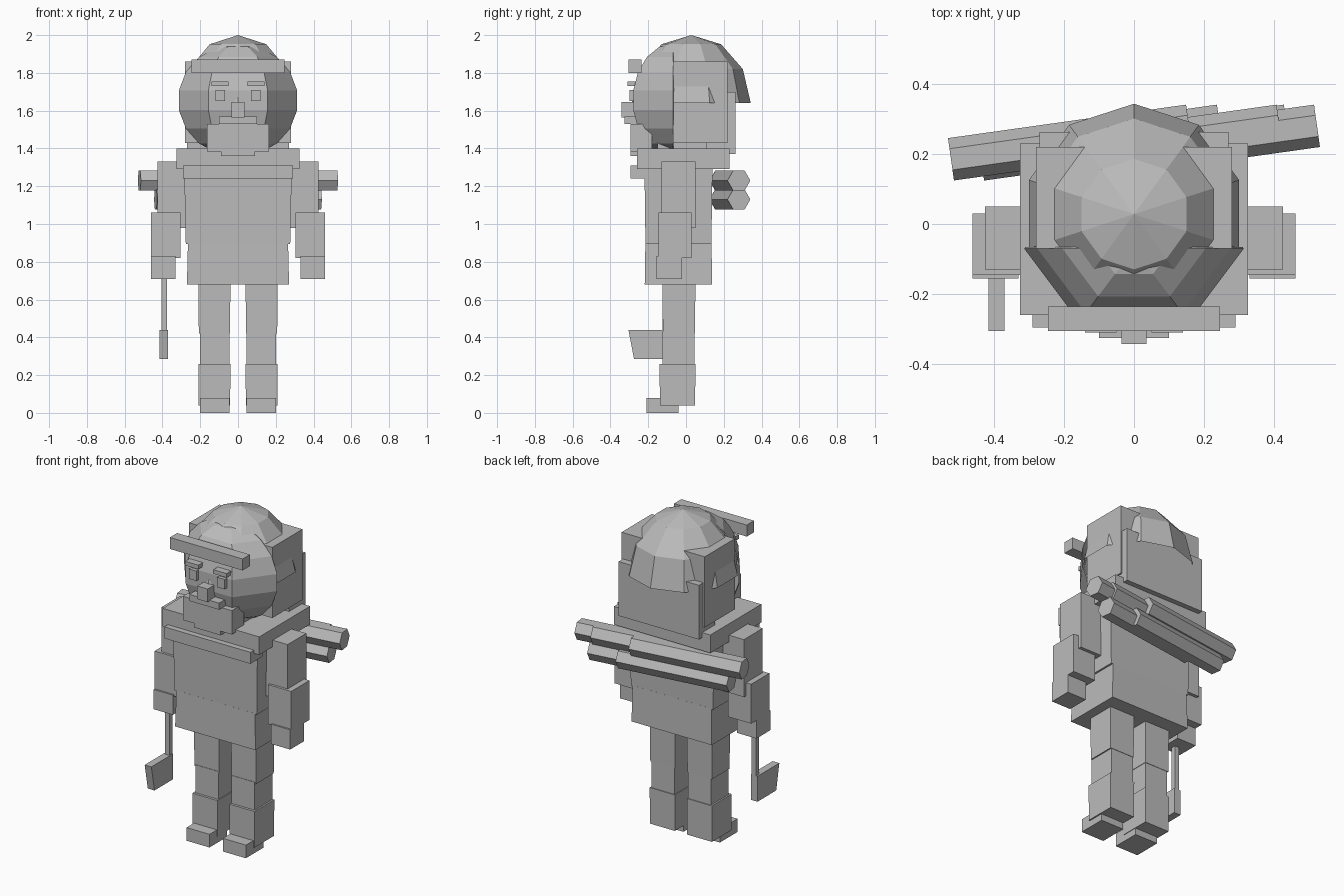
import bpy, bmesh, math
from mathutils import Matrix, Vector

if "Cube" in bpy.data.objects:
    bpy.data.objects.remove(bpy.data.objects["Cube"])

grey = bpy.data.materials.new("plain grey")
grey.diffuse_color = (0.5, 0.5, 0.5, 1)
grey.use_nodes = True
grey.node_tree.nodes["Principled BSDF"].inputs["Base Color"].default_value = grey.diffuse_color


def finish(name, bm):
    bmesh.ops.recalc_face_normals(bm, faces=bm.faces)
    mesh = bpy.data.meshes.new(name)
    bm.to_mesh(mesh)
    bm.free()
    mesh.materials.append(grey)
    ob = bpy.data.objects.new(name, mesh)
    bpy.context.collection.objects.link(ob)
    return ob


def box(name, x, y, z, taper=1.0):
    """Box from ranges; taper scales the bottom outline."""
    bm = bmesh.new()
    bmesh.ops.create_cube(bm, size=1)
    for v in bm.verts:
        s = taper if v.co.z < 0 else 1
        v.co = Vector((sum(x) / 2 + v.co.x * s * (x[1] - x[0]),
                       sum(y) / 2 + v.co.y * s * (y[1] - y[0]),
                       sum(z) / 2 + v.co.z * (z[1] - z[0])))
    return finish(name, bm)


def pair(name, x, y, z, taper=1.0):
    box("left_" + name, x, y, z, taper)
    box("right_" + name, (-x[1], -x[0]), y, z, taper)


def wide(name, w, y, z, taper=1.0):
    box(name, (-w, w), y, z, taper)


# legs and feet
pair("upper_leg", (0.04, 0.21), (-0.125, 0.05), (0.42, 0.70), 0.97)
pair("knee", (0.045, 0.2), (-0.125, 0.045), (0.25, 0.43))
pair("shin", (0.04, 0.21), (-0.14, 0.05), (0.04, 0.26), 0.98)
pair("foot", (0.045, 0.2), (-0.21, -0.04), (0, 0.08))

# coat
wide("coat_skirt", 0.265, (-0.215, 0.135), (0.68, 0.90), 1.02)
wide("torso", 0.285, (-0.22, 0.14), (0.895, 1.30), 0.97)
wide("chest_strap", 0.29, (-0.295, -0.18), (1.24, 1.31))
wide("shoulder_yoke", 0.325, (-0.26, 0.23), (1.29, 1.40))

# arms
pair("upper_arm", (0.27, 0.425), (-0.13, 0.05), (0.98, 1.33))
pair("forearm", (0.305, 0.46), (-0.145, 0.03), (0.82, 1.06))
pair("hand", (0.33, 0.46), (-0.155, -0.02), (0.71, 0.83))

# axe: handle and tapered blade
box("axe_handle", (-0.405, -0.375), (-0.125, -0.095), (0.285, 0.75))
bm = bmesh.new()
blade = bm.faces.new([bm.verts.new((-0.415, y, z)) for y, z in
                      ((-0.305, 0.44), (-0.275, 0.285), (-0.095, 0.285), (-0.095, 0.44))])
ext = bmesh.ops.extrude_face_region(bm, geom=[blade])
for v in ext["geom"]:
    if isinstance(v, bmesh.types.BMVert):
        v.co.x += 0.045
finish("axe_blade", bm)


# hexagonal logs slung across the back, each ending at the same depth
def log(name, x0, x1, z):
    bm = bmesh.new()
    tilt = math.radians(8)
    bmesh.ops.create_cone(bm, cap_ends=True, segments=6, radius1=0.061, radius2=0.061,
                          depth=(x1 - x0) / math.cos(tilt))
    mid = Vector(((x0 + x1) / 2, 0.28 - math.tan(tilt) * (x1 - x0) / 2, z))
    m = Matrix.Translation(mid) @ Matrix.Rotation(tilt, 4, 'Z') @ Matrix.Rotation(math.pi / 2, 4, 'Y')
    # corners point along the depth direction
    m = m @ Matrix.Rotation(math.pi / 2, 4, 'Z')
    if abs(bm.verts[:][0].co.x) < 0.001:
        m = m @ Matrix.Rotation(math.pi / 2, 4, 'Z')
    bmesh.ops.transform(bm, matrix=m, verts=bm.verts)
    finish(name, bm)


for i, (a, b) in enumerate(((-0.522, 0.157), (-0.25, 0.415), (-0.15, 0.522))):
    log(f"upper_log_{i}", a, b, 1.23)
for i, (a, b) in enumerate(((-0.436, 0.245), (-0.24, 0.436))):
    log(f"lower_log_{i}", a, b, 1.13)


# faceted shell made by spinning an ellipse between two polar angles
def shell(name, segs, start, centre, radii, angles, clip=None):
    bm = bmesh.new()
    rings = []
    for a in angles:
        a = math.radians(a)
        r, h = math.sin(a), math.cos(a)
        n = 1 if r < 1e-4 else segs
        rings.append([bm.verts.new((centre[0] + radii[0] * r * math.cos(start + math.tau * k / segs),
                                    centre[1] + radii[1] * r * math.sin(start + math.tau * k / segs),
                                    centre[2] + radii[2] * h)) for k in range(n)])
    for p, q in zip(rings, rings[1:]):
        for k in range(segs):
            j = (k + 1) % segs
            quad = [p[k % len(p)], p[j % len(p)], q[j % len(q)], q[k % len(q)]]
            bm.faces.new(list(dict.fromkeys(quad)))
    if clip is not None:
        bmesh.ops.bisect_plane(bm, geom=bm.verts[:] + bm.edges[:] + bm.faces[:],
                               plane_co=(0, clip, 0), plane_no=(0, 1, 0), clear_outer=True)
    return finish(name, bm)


# head front and cap dome
shell("head", 6, 0, (0, -0.07, 1.655), (0.318, 0.245, 0.30), range(0, 181, 20), -0.065)
shell("cap_dome", 10, math.pi / 2, (0, 0.028, 1.64), (0.315, 0.315, 0.36), (0, 30, 60, 90))

# hood behind the head, neck flap and front brim
wide("hood", 0.28, (-0.07, 0.22), (1.43, 1.86))
wide("neck_flap", 0.27, (0.105, 0.262), (1.37, 1.70))
wide("neck", 0.15, (-0.15, 0.15), (1.38, 1.5))
wide("cap_brim", 0.245, (-0.305, -0.235), (1.80, 1.87))

# face
pair("eyebrow", (0.05, 0.14), (-0.31, -0.24), (1.73, 1.755))
pair("eye", (0.07, 0.12), (-0.30, -0.24), (1.65, 1.71))
wide("nose", 0.035, (-0.342, -0.24), (1.565, 1.645))
wide("moustache", 0.10, (-0.325, -0.22), (1.53, 1.57))
wide("beard", 0.165, (-0.295, -0.18), (1.385, 1.53))
wide("beard_tip", 0.09, (-0.295, -0.19), (1.36, 1.39))
